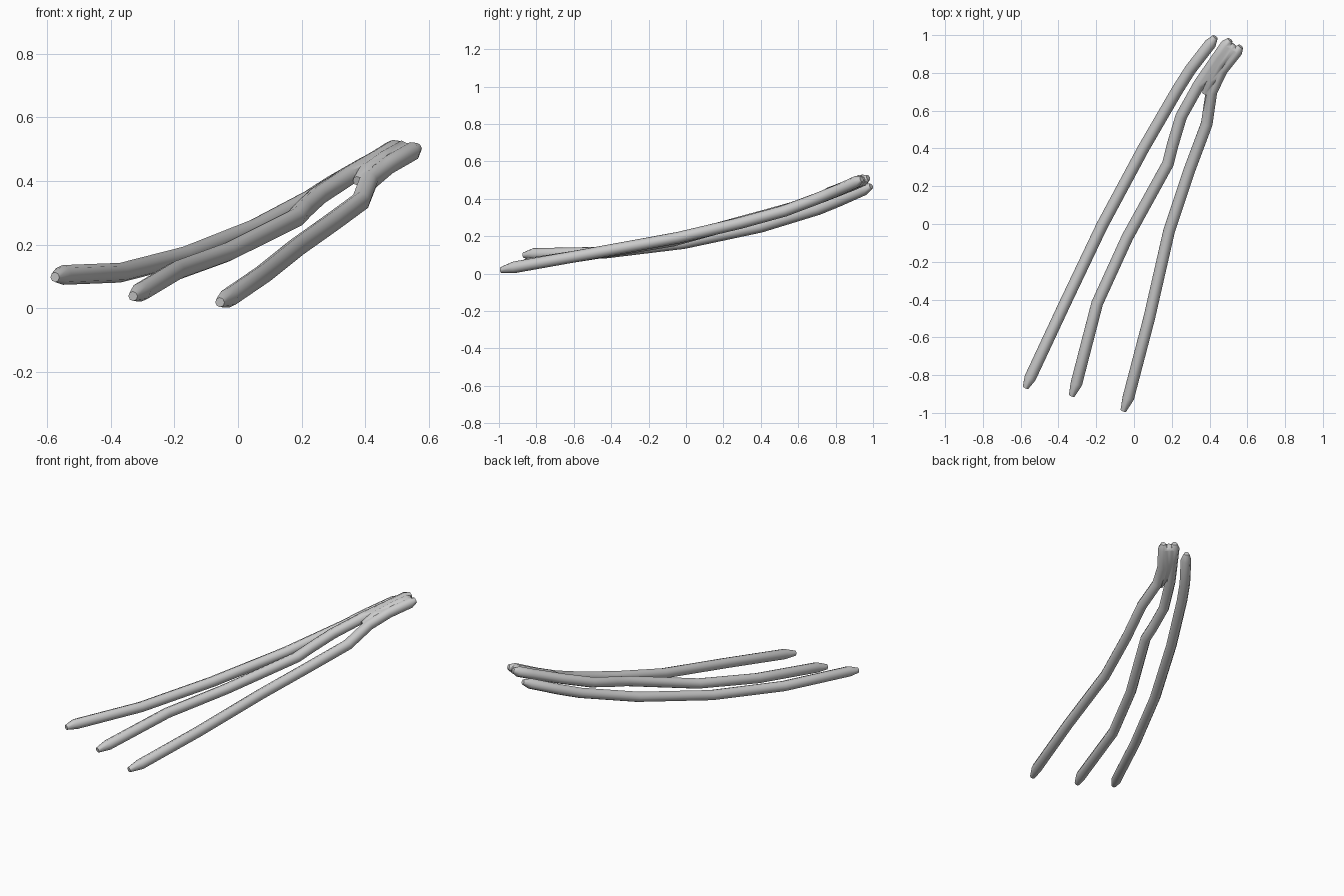
import bpy

if "Cube" in bpy.data.objects:
    bpy.data.objects.remove(bpy.data.objects["Cube"])

RADIUS = 0.031


def select_only(ob):
    bpy.ops.object.select_all(action='DESELECT')
    ob.select_set(True)
    bpy.context.view_layer.objects.active = ob


def strand(name, path):
    """Eight-sided rod along a path with short tapered ends."""
    cu = bpy.data.curves.new(name, 'CURVE')
    cu.dimensions = '3D'
    cu.bevel_depth = RADIUS
    cu.bevel_resolution = 2
    cu.use_fill_caps = True
    sp = cu.splines.new('POLY')
    sp.points.add(len(path) - 1)
    last = len(path) - 1
    for i, (p, co) in enumerate(zip(sp.points, path)):
        p.co = (*co, 1)
        p.radius = 0.5 if i in (0, last) else 1.0
    ob = bpy.data.objects.new(name, cu)
    bpy.context.collection.objects.link(ob)
    select_only(ob)
    bpy.ops.object.convert(target='MESH')
    return bpy.context.object


# Separate long strand on the left
left = strand("left_strand", [
    (-0.575, -0.868, 0.098), (-0.55, -0.815, 0.105), (-0.37, -0.43, 0.112),
    (-0.17, -0.01, 0.163), (0.05, 0.40, 0.25), (0.23, 0.71, 0.345),
    (0.30, 0.82, 0.39), (0.405, 0.955, 0.45), (0.43, 0.99, 0.467)])

# Middle strand, fused to the right one near the top
middle = strand("forked_strand", [
    (-0.33, -0.91, 0.038), (-0.305, -0.845, 0.052), (-0.195, -0.42, 0.118),
    (-0.035, -0.07, 0.176), (0.18, 0.32, 0.283), (0.205, 0.42, 0.31),
    (0.25, 0.57, 0.352), (0.345, 0.74, 0.415), (0.445, 0.885, 0.472),
    (0.49, 0.95, 0.50), (0.508, 0.975, 0.512)])

# Right strand
right = strand("right_branch", [
    (-0.057, -0.99, 0.019), (-0.03, -0.92, 0.033), (0.08, -0.50, 0.108),
    (0.185, -0.04, 0.192), (0.295, 0.29, 0.27), (0.385, 0.53, 0.336),
    (0.41, 0.70, 0.40), (0.465, 0.815, 0.447), (0.545, 0.915, 0.493),
    (0.565, 0.94, 0.505)])

# Short bridge filling the groove where both strands meet
bridge = strand("bridge", [
    (0.375, 0.69, 0.40), (0.41, 0.765, 0.43), (0.455, 0.85, 0.463),
    (0.518, 0.933, 0.498), (0.53, 0.948, 0.504)])

# Fuse the fork into one piece
for part in (right, bridge):
    mod = middle.modifiers.new("fuse", 'BOOLEAN')
    mod.operation = 'UNION'
    mod.solver = 'EXACT'
    mod.object = part
    select_only(middle)
    bpy.ops.object.modifier_apply(modifier=mod.name)
    bpy.data.objects.remove(part)

for ob in (left, middle):
    select_only(ob)
    bpy.ops.object.shade_smooth_by_angle(angle=1.0)
